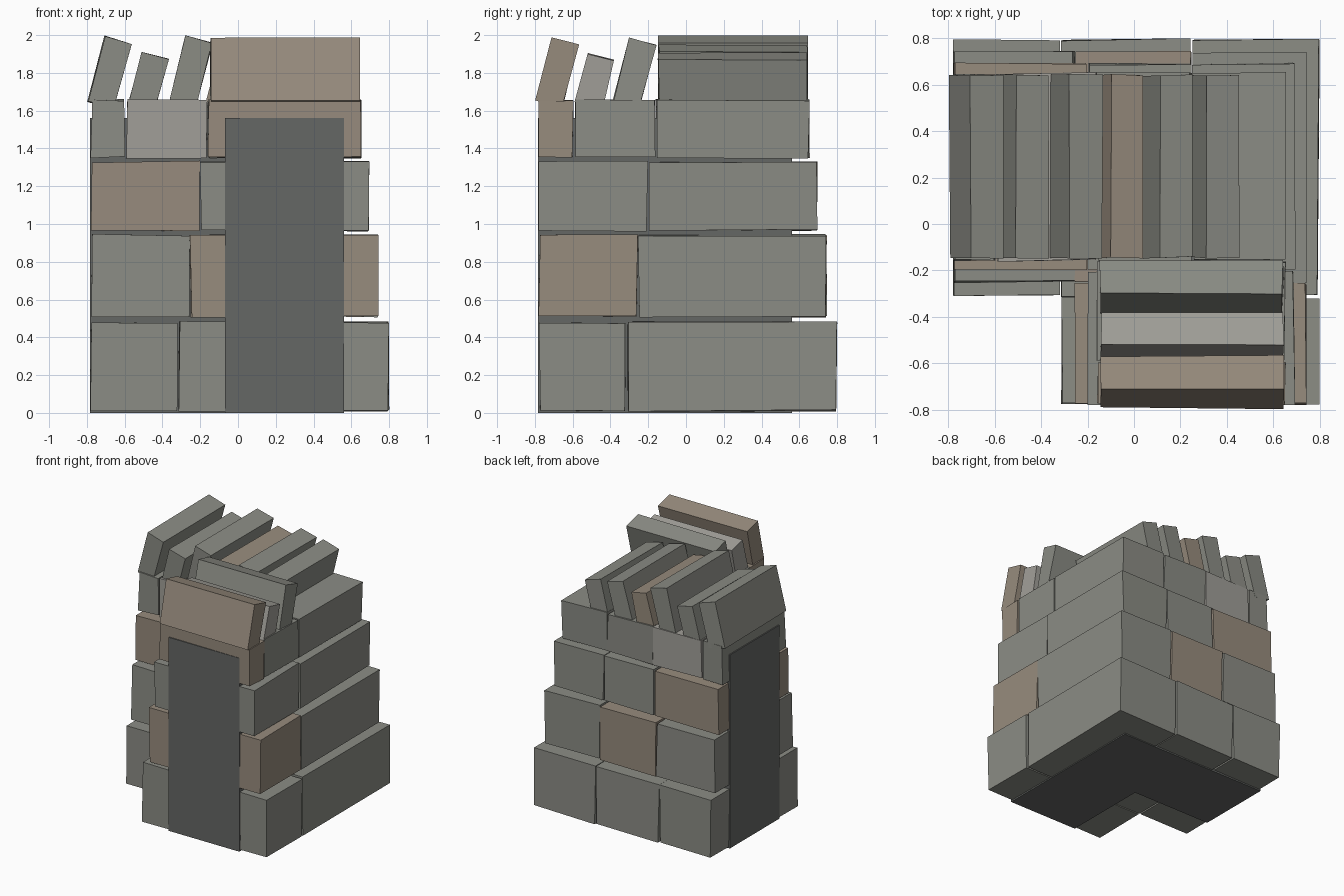
import bpy, bmesh, math, random
from mathutils import Vector, Matrix

if "Cube" in bpy.data.objects:
    bpy.data.objects.remove(bpy.data.objects["Cube"])

random.seed(4)

def mat(name, c):
    m = bpy.data.materials.new(name)
    m.diffuse_color = (*c, 1)
    m.use_nodes = True
    m.node_tree.nodes["Principled BSDF"].inputs["Base Color"].default_value = m.diffuse_color
    return m

GREY = mat("grey_stone", (0.26, 0.265, 0.235))
TAN = mat("tan_stone", (0.31, 0.26, 0.205))
PALE = mat("pale_stone", (0.36, 0.35, 0.32))
CORE = mat("rubble_core", (0.13, 0.135, 0.13))

def block(name, lo, hi, m, jitter=0.006, xform=None):
    """Slightly uneven box between two corners."""
    bm = bmesh.new()
    bmesh.ops.create_cube(bm, size=1)
    lo, hi = Vector(lo), Vector(hi)
    for v in bm.verts:
        v.co = Vector([(lo[i] + hi[i]) / 2 + v.co[i] * (hi[i] - lo[i])
                       + random.uniform(-jitter, jitter) for i in range(3)])
    if xform:
        bm.transform(xform)
    me = bpy.data.meshes.new(name)
    bm.to_mesh(me)
    bm.free()
    me.materials.append(m)
    ob = bpy.data.objects.new(name, me)
    bpy.context.collection.objects.link(ob)
    return ob

# Rubble cores of the two walls, exposed at the cut ends
block("core_left_wall", (-0.783, -0.07, 0), (0.56, 0.56, 1.56), CORE, 0)
block("core_front_wall", (-0.07, -0.783, 0), (0.56, 0.56, 1.56), CORE, 0)

# Battered courses: z range, inner line, outer line, splits along the legs, colours
END = -0.776
courses = [
    (0.012, 0.48, -0.31, 0.795, [END], [GREY], [GREY], GREY),
    (0.51, 0.942, -0.25, 0.74, [END], [GREY], [TAN], TAN),
    (0.966, 1.33, -0.197, 0.69, [END], [TAN], [GREY], GREY),
    (1.352, 1.655, -0.157, 0.65, [END, -0.59], [GREY, PALE], [TAN, GREY], GREY),
]
g = 0.005
for n, (z0, z1, a, b, cuts, left_m, front_m, inner_m) in enumerate(courses, 1):
    edges = cuts + [a]
    for i in range(len(cuts)):
        s, e = edges[i], edges[i + 1] - 2 * g
        block(f"course_{n}_left_stone_{i+1}", (s, a, z0), (e, b, z1), left_m[i])
        block(f"course_{n}_front_stone_{i+1}", (a, s, z0), (b, e, z1), front_m[i])
    block(f"course_{n}_inner_corner", (a, a, z0), (0.25 - g, b, z1), inner_m)
    block(f"course_{n}_outer_corner", (0.25 + g, a, z0), (b, b, z1), GREY)

# Leaning coping stones: base start along the wall, upright height, colour
def coping(name, start, height, m, along_y):
    tilt = Matrix.Rotation(math.radians(14.5), 4, 'Y')
    xf = Matrix.Translation((start, 0, 1.65)) @ tilt
    if along_y:
        xf = Matrix(((0, 1, 0, 0), (1, 0, 0, 0), (0, 0, 1, 0), (0, 0, 0, 1))) @ xf
    ob = block(name, (0, -0.145, 0), (0.145, 0.642, height), m, 0.005, xf)
    if along_y:
        ob.data.flip_normals()

left = [(-0.795, 0.355, GREY), (-0.575, 0.265, GREY), (-0.365, 0.355, GREY),
        (-0.165, 0.27, TAN), (0.035, 0.31, GREY), (0.25, 0.265, GREY)]
front = [(-0.795, 0.345, TAN), (-0.585, 0.26, PALE), (-0.385, 0.345, GREY)]
for i, (s, h, m) in enumerate(left, 1):
    coping(f"left_wall_coping_{i}", s, h, m, False)
for i, (s, h, m) in enumerate(front, 1):
    coping(f"front_wall_coping_{i}", s, h, m, True)
